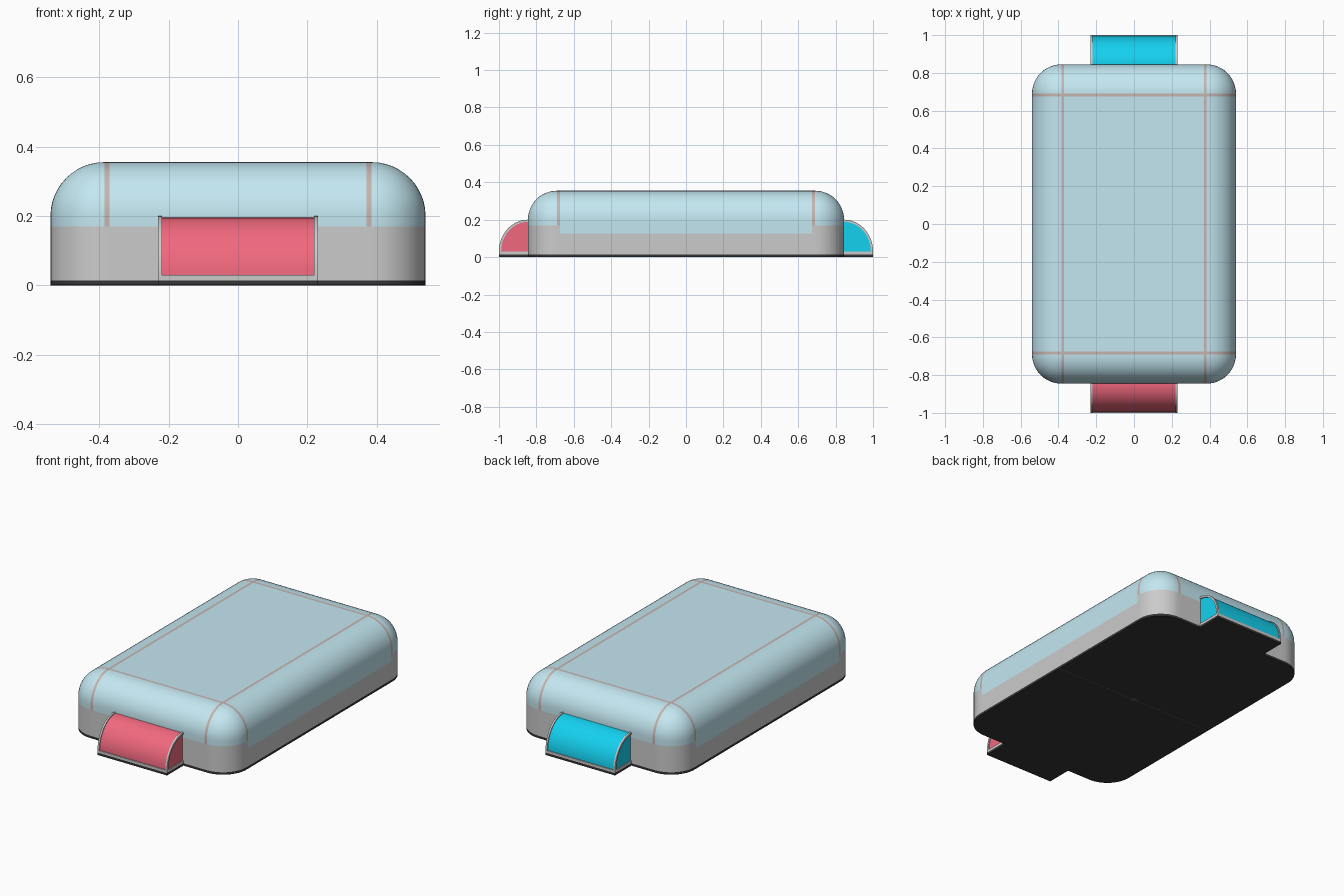
import bpy, bmesh
from math import sin, cos, pi

if "Cube" in bpy.data.objects:
    bpy.data.objects.remove(bpy.data.objects["Cube"])

HX, HY, TOP, R = 0.54, 0.845, 0.355, 0.155   # body half sizes, height, rounding
CX, CY, SEAM = HX - R, HY - R, 0.015         # corner centres, seam width
BASE = 0.015                                 # base plate thickness
SEG = 12


def material(name, rgb):
    m = bpy.data.materials.new(name)
    m.diffuse_color = (*rgb, 1)
    m.use_nodes = True
    m.node_tree.nodes["Principled BSDF"].inputs["Base Color"].default_value = m.diffuse_color
    return m


grey = material("hull_grey", (0.8, 0.8, 0.8))
blue = material("canopy_blue", (0.55, 0.8, 0.88))
trim = material("seam_trim", (0.56, 0.46, 0.43))
dark = material("base_dark", (0.035, 0.035, 0.035))
line = material("underside_line", (0.1, 0.1, 0.1))
red = material("lamp_red", (0.88, 0.14, 0.21))
cyan = material("lamp_cyan", (0.007, 0.64, 0.87))


def finish(name, bm, mats=(), smooth=True):
    bmesh.ops.remove_doubles(bm, verts=bm.verts, dist=1e-5)
    bmesh.ops.recalc_face_normals(bm, faces=bm.faces)
    me = bpy.data.meshes.new(name)
    bm.to_mesh(me)
    bm.free()
    for m in mats:
        me.materials.append(m)
    ob = bpy.data.objects.new(name, me)
    bpy.context.collection.objects.link(ob)
    if smooth:
        bpy.ops.object.select_all(action='DESELECT')
        bpy.context.view_layer.objects.active = ob
        ob.select_set(True)
        bpy.ops.object.shade_smooth_by_angle(angle=pi / 6)
    return ob


def ring(bm, r, z):
    """Rounded rectangle with extra points beside each corner for the seams."""
    pts = []
    for q, (sx, sy) in enumerate(((1, 1), (-1, 1), (-1, -1), (1, -1))):
        a0, a1 = q * pi / 2, (q + 1) * pi / 2
        arc = [(sx * CX + r * cos(a0 + i / SEG * pi / 2),
                sy * CY + r * sin(a0 + i / SEG * pi / 2)) for i in range(SEG + 1)]
        pts.append((arc[0][0] + SEAM * sin(a0), arc[0][1] - SEAM * cos(a0)))
        pts += arc
        pts.append((arc[-1][0] - SEAM * sin(a1), arc[-1][1] + SEAM * cos(a1)))
    return [bm.verts.new((x, y, z)) for x, y in pts]


def bridge(bm, a, b):
    n = len(a)
    for i in range(n):
        j = (i + 1) % n
        bm.faces.new((a[i], a[j], b[j], b[i]))


def add_box(bm, x0, x1, y0, y1, z0, z1):
    lo, hi = [[bm.verts.new((x, y, z)) for x, y in
               ((x0, y0), (x1, y0), (x1, y1), (x0, y1))] for z in (z0, z1)]
    bridge(bm, lo, hi)
    bm.faces.new(lo)
    bm.faces.new(hi)


# Body: stacked rings, rounded shoulders and a gridded flat top
bm = bmesh.new()
levels = [(R, BASE), (R, 0.125), (R, 0.17)]
levels += [(R * cos(i / SEG * pi / 2), TOP - R + R * sin(i / SEG * pi / 2))
           for i in range(SEG)] + [(0, TOP)]
rings = [ring(bm, r, z) for r, z in levels]
for a, b in zip(rings, rings[1:]):
    bridge(bm, a, b)
xs = (-CX, -CX + SEAM, CX - SEAM, CX)
ys = (-CY, -CY + SEAM, CY - SEAM, CY)
grid = [[bm.verts.new((x, y, TOP)) for y in ys] for x in xs]
for i in range(3):
    for j in range(3):
        bm.faces.new((grid[i][j], grid[i + 1][j], grid[i + 1][j + 1], grid[i][j + 1]))

# Colour zones: grey hull, blue canopy, trim along the seams
for f in bm.faces:
    c = f.calc_center_median()
    x, y = abs(c.x), abs(c.y)
    if c.z < 0.17:
        f.material_index = int(c.z > 0.126 and x > HX - 0.001 and y < CY - SEAM)
    else:
        f.material_index = 2 if CX - SEAM < x < CX or CY - SEAM < y < CY else 1
        # corner patches stay blue
        if x > CX and y > CY:
            f.material_index = 1
finish("body", bm, (grey, blue, trim))

# Dark base plate with a tab under each lamp
Z0 = 0.001
bm = bmesh.new()
lo, hi = ring(bm, R, Z0), ring(bm, R, BASE)
bridge(bm, lo, hi)
bm.faces.new(lo)
bm.faces.new(hi)
for s in (-1, 1):
    add_box(bm, -0.23, 0.23, *sorted((s * HY, s)), Z0, BASE)
finish("base_plate", bm, (dark,))

# Underside centre line and boss
bm = bmesh.new()
add_box(bm, -HX, HX, -0.004, 0.004, 0, 0.004)
finish("underside_line", bm, (line,), False)
bpy.ops.mesh.primitive_cylinder_add(vertices=24, radius=0.018, depth=0.004, location=(0, 0, 0.002))
bpy.context.object.name = "underside_boss"
bpy.context.object.data.materials.append(line)


def quarter(inset, s):
    """Quarter-round profile bulging outward from the body end."""
    n = 20
    ry, rz = 1 - HY - inset, 0.17 - inset
    return [(s * (HY + ry * cos(i / n * pi / 2)), 0.03 + rz * sin(i / n * pi / 2))
            for i in range(n + 1)]


def add_prism(bm, prof, x0, x1):
    a, b = [[bm.verts.new((x, y, z)) for y, z in prof] for x in (x0, x1)]
    bridge(bm, a, b)
    bm.faces.new(a)
    bm.faces.new(b)


def strip(bm, s, x0, x1):
    """Curved rim band between an outer and an inner quarter-round."""
    outer, inner = quarter(0, s), quarter(0.012, s)
    loops = [[bm.verts.new((x, y, z)) for y, z in p]
             for x, p in ((x0, outer), (x1, outer), (x1, inner), (x0, inner))]
    for k in range(4):
        a, b = loops[k], loops[(k + 1) % 4]
        for i in range(len(a) - 1):
            bm.faces.new((a[i], a[i + 1], b[i + 1], b[i]))
    for i in (0, -1):
        bm.faces.new([l[i] for l in loops])


# End lamps: coloured lens, grey arched rims and sill
for s, name, mat in ((-1, "front", red), (1, "rear", cyan)):
    bm = bmesh.new()
    add_prism(bm, quarter(0.005, s) + [(s * (HY - 0.01), 0.195), (s * (HY - 0.01), 0.03)],
              -0.224, 0.224)
    finish(name + "_lamp_lens", bm, (mat,))
    bm = bmesh.new()
    for x0, x1 in ((-0.23, -0.219), (0.219, 0.23)):
        strip(bm, s, x0, x1)
    add_box(bm, -0.23, 0.23, *sorted((s * (HY - 0.01), s)), BASE, 0.03)
    finish(name + "_lamp_frame", bm)
